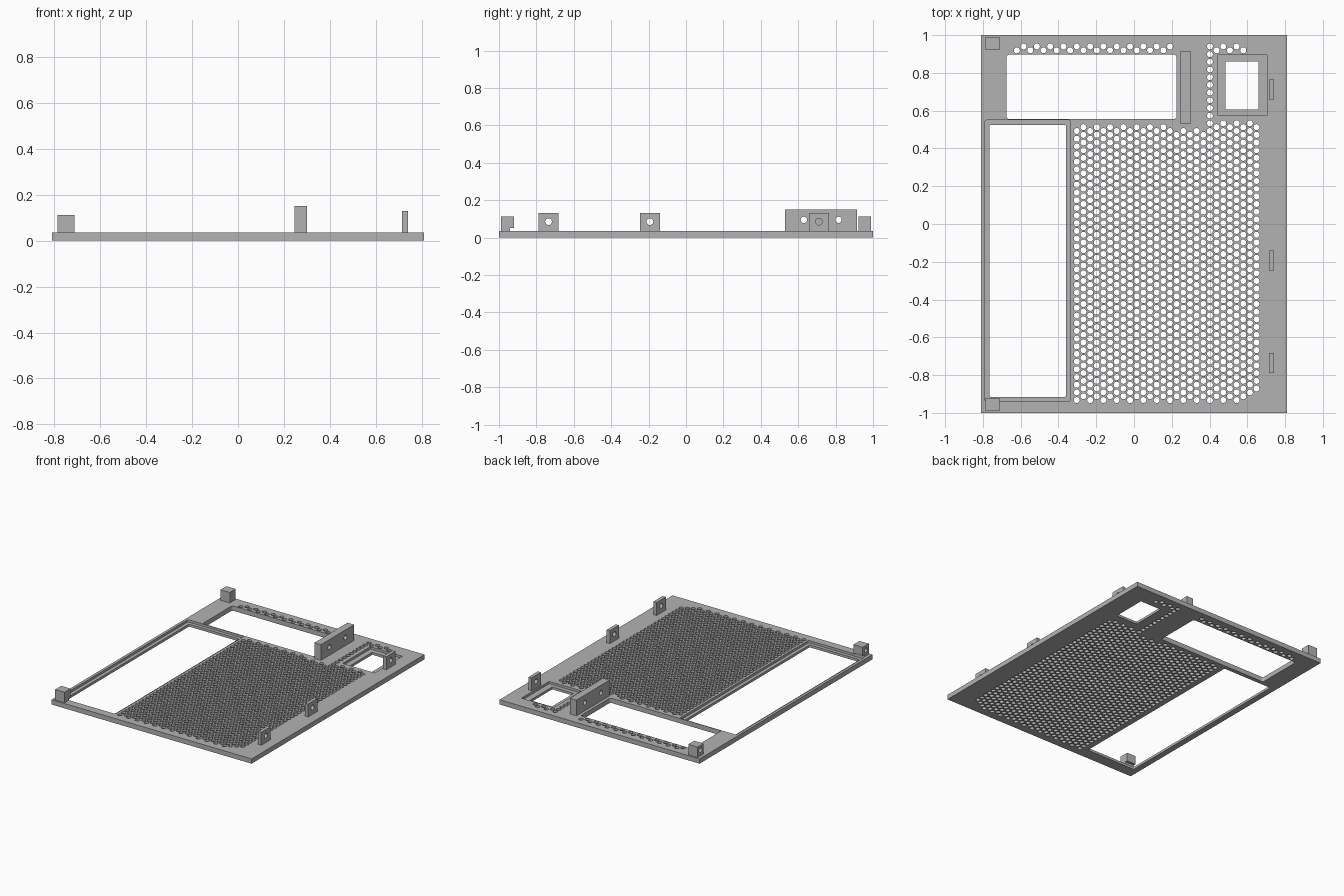
import bpy
from math import sin, cos, pi
from mathutils import Matrix

if "Cube" in bpy.data.objects:
    bpy.data.objects.remove(bpy.data.objects["Cube"])

grey = bpy.data.materials.new("plain_grey")
grey.use_nodes = True
colour = (0.45, 0.45, 0.45, 1)
grey.diffuse_color = colour
grey.node_tree.nodes["Principled BSDF"].inputs["Base Color"].default_value = colour

THICK, LEDGE = 0.035, 0.018


def circle(cx, cy, r, n=12):
    return [(cx + r * cos(2 * pi * i / n), cy + r * sin(2 * pi * i / n)) for i in range(n)]


def rect(x0, x1, y0, y1, r=0.0):
    """Rectangle loop, with rounded corners when r is given."""
    if not r:
        return [(x0, y0), (x1, y0), (x1, y1), (x0, y1)]
    corners = [(x1 - r, y1 - r), (x0 + r, y1 - r), (x0 + r, y0 + r), (x1 - r, y0 + r)]
    return [(cx + r * cos(pi / 2 * (q + s / 4)), cy + r * sin(pi / 2 * (q + s / 4)))
            for q, (cx, cy) in enumerate(corners) for s in range(5)]


def extrude(name, loops, lo, hi, sideways=False):
    """Solid from an outline and its holes; sideways draws in y-z and extrudes along x."""
    curve = bpy.data.curves.new(name, "CURVE")
    curve.dimensions = "2D"
    curve.fill_mode = "BOTH"
    curve.extrude = (hi - lo) / 2
    for loop in loops:
        spline = curve.splines.new("POLY")
        spline.points.add(len(loop) - 1)
        for point, (x, y) in zip(spline.points, loop):
            point.co = (x, y, 0, 1)
        spline.use_cyclic_u = True
        spline.use_smooth = False
    curve.materials.append(grey)
    obj = bpy.data.objects.new(name, curve)
    bpy.context.collection.objects.link(obj)
    mid = (lo + hi) / 2
    if sideways:
        turn = Matrix(((0, 0, 1), (1, 0, 0), (0, 1, 0))).to_4x4()
        obj.matrix_world = Matrix.Translation((mid, 0, 0)) @ turn
    else:
        obj.location.z = mid
    bpy.ops.object.select_all(action="DESELECT")
    obj.select_set(True)
    bpy.context.view_layer.objects.active = obj
    bpy.ops.object.convert(target="MESH")
    return obj


def hole_wanted(k, n, y):
    """Which places of the staggered grid are punched."""
    if n == 0 and (-29 <= k <= -6 or 0 <= k <= 5):
        return True                      # vent rows along the back edge
    if not -20 <= k <= 7 or y < (-0.94 if k < 6 else -0.90):
        return False
    if k == 0:
        return True                      # column joining row and field
    top = 0.54 if k > 0 else 0.50 if k >= -5 else 0.52
    return y < top


# Perforated panel
PITCH = 0.0407
vents = []
for k in range(-29, 8):
    for n in range(47):
        y = 0.94 - PITCH * (n + 0.5 * (k % 2))
        if hole_wanted(k, n, y):
            vents.append(circle(0.402 + k * PITCH * 0.866, y, 0.016))

long_recess = rect(-0.79, -0.335, -0.94, 0.55, 0.012)
small_recess = rect(0.445, 0.705, 0.575, 0.895)
back_opening = rect(-0.675, 0.225, 0.555, 0.897, 0.015)
extrude("perforated_panel",
        [rect(-0.81, 0.81, -1, 1), long_recess, small_recess, back_opening] + vents, 0, THICK)

# Lower ledges inside the two stepped openings
extrude("long_opening_ledge", [long_recess, rect(-0.765, -0.36, -0.915, 0.525, 0.008)], 0, LEDGE)
extrude("small_opening_ledge", [small_recess, rect(0.485, 0.66, 0.605, 0.86)], 0, LEDGE)

# Screw tabs along the side
for label, y in (("front", -0.735), ("middle", -0.193), ("back", 0.711)):
    extrude(label + "_screw_tab",
            [rect(y - 0.053, y + 0.053, THICK, 0.13), circle(y, 0.085, 0.018, 20)],
            0.715, 0.74, True)

# Tall bar with two cross holes
extrude("mounting_bar",
        [rect(0.53, 0.915, THICK, 0.15)] + [circle(y, 0.095, 0.017, 20) for y in (0.63, 0.815)],
        0.247, 0.3, True)

# Corner posts with a blind hole on the outer side; the front one clears the recess
front_outline = [(-0.99, THICK), (-0.94, THICK), (-0.94, 0.05),
                 (-0.92, 0.05), (-0.92, 0.112), (-0.99, 0.112)]
back_outline = rect(0.922, 0.99, THICK, 0.112)
for label, outline, y in (("front", front_outline, -0.955), ("back", back_outline, 0.956)):
    extrude(label + "_post_outer", [outline, circle(y, 0.078, 0.017, 20)], -0.787, -0.74, True)
    extrude(label + "_post_inner", [outline], -0.74, -0.712, True)
